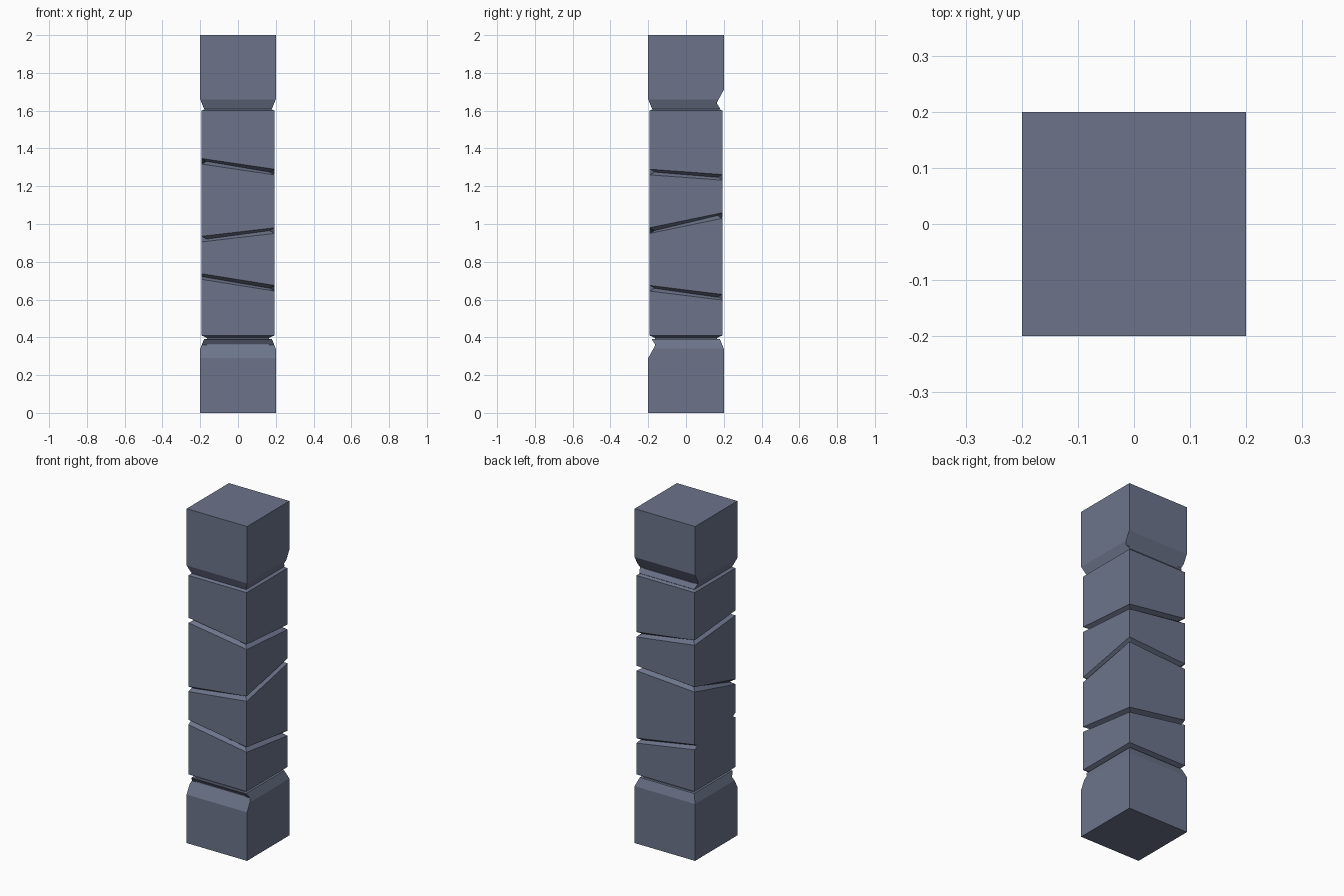
import bpy, bmesh, math
from mathutils import Matrix

if "Cube" in bpy.data.objects:
    bpy.data.objects.remove(bpy.data.objects["Cube"])

slate = bpy.data.materials.new("slate blue grey")
slate.diffuse_color = (0.150, 0.175, 0.255, 1)
slate.use_nodes = True
slate.node_tree.nodes["Principled BSDF"].inputs["Base Color"].default_value = slate.diffuse_color


def make_object(name, bm):
    bmesh.ops.recalc_face_normals(bm, faces=bm.faces)
    mesh = bpy.data.meshes.new(name)
    bm.to_mesh(mesh)
    bm.free()
    mesh.materials.append(slate)
    ob = bpy.data.objects.new(name, mesh)
    bpy.context.collection.objects.link(ob)
    return ob


def loft(loops):
    """Skin a stack of closed loops and cap both ends."""
    bm = bmesh.new()
    rings = [[bm.verts.new(p) for p in loop] for loop in loops]
    for a, b in zip(rings, rings[1:]):
        n = len(a)
        for i in range(n):
            bm.faces.new((a[i], a[(i + 1) % n], b[(i + 1) % n], b[i]))
    bm.faces.new(rings[0][::-1])
    bm.faces.new(rings[-1])
    return bm


CORNERS = [(-1, -1), (1, -1), (1, 1), (-1, 1)]


def square(h, zs, hx_left=None):
    """Square loop with one height per corner; the -x side may stay put."""
    if not isinstance(zs, (list, tuple)):
        zs = [zs] * 4
    return [((x * (hx_left if hx_left and x < 0 else h)), y * h, z)
            for (x, y), z in zip(CORNERS, zs)]


# Carved shaft with three slanted grooves running round it
H, INNER, HALF = 0.193, 0.167, 0.015
grooves = [  # corner heights, and whether the groove also crosses the -x side
    ((0.722, 0.660, 0.612, 0.675), False),
    ((0.920, 0.965, 1.045, 1.020), True),
    ((1.332, 1.275, 1.247, 1.300), True),
]
loops = [square(0.165, 0.36), square(0.165, 0.397), square(H, 0.41)]
for zs, wraps in grooves:
    loops.append(square(H, [z - HALF for z in zs]))
    loops.append(square(INNER, zs, None if wraps else H))
    loops.append(square(H, [z + HALF for z in zs]))
loops += [square(H, 1.60), square(0.165, 1.613), square(0.165, 1.64)]
make_object("shaft", loft(loops))

# Wedge that chips the chamfer on one side of an end block
wedge = [(-0.2, 0.29), (-0.162, 0.36), (-0.18, 0.387), (-0.25, 0.492), (-0.25, 0.198)]
cutter = make_object("chip_cutter", loft([[(x, y, z) for y, z in wedge] for x in (-0.3, 0.3)]))
cutter.hide_render = True

# Base block with chamfered rim and chipped front
base = make_object("base_block", loft([square(0.2, 0), square(0.2, 0.34), square(0.18, 0.39)]))
mod = base.modifiers.new("chip", 'BOOLEAN')
mod.operation = 'DIFFERENCE'
mod.solver = 'EXACT'
mod.object = cutter
bpy.context.view_layer.update()
chipped = bpy.data.meshes.new_from_object(base.evaluated_get(bpy.context.evaluated_depsgraph_get()))
base.modifiers.clear()
base.data = chipped
bpy.data.objects.remove(cutter)

# Top block is the base turned over about the middle of the pillar
top = bpy.data.objects.new("top_block", chipped.copy())
top.data.transform(Matrix.Translation((0, 0, 2)) @ Matrix.Rotation(math.pi, 4, 'X'))
bpy.context.collection.objects.link(top)
